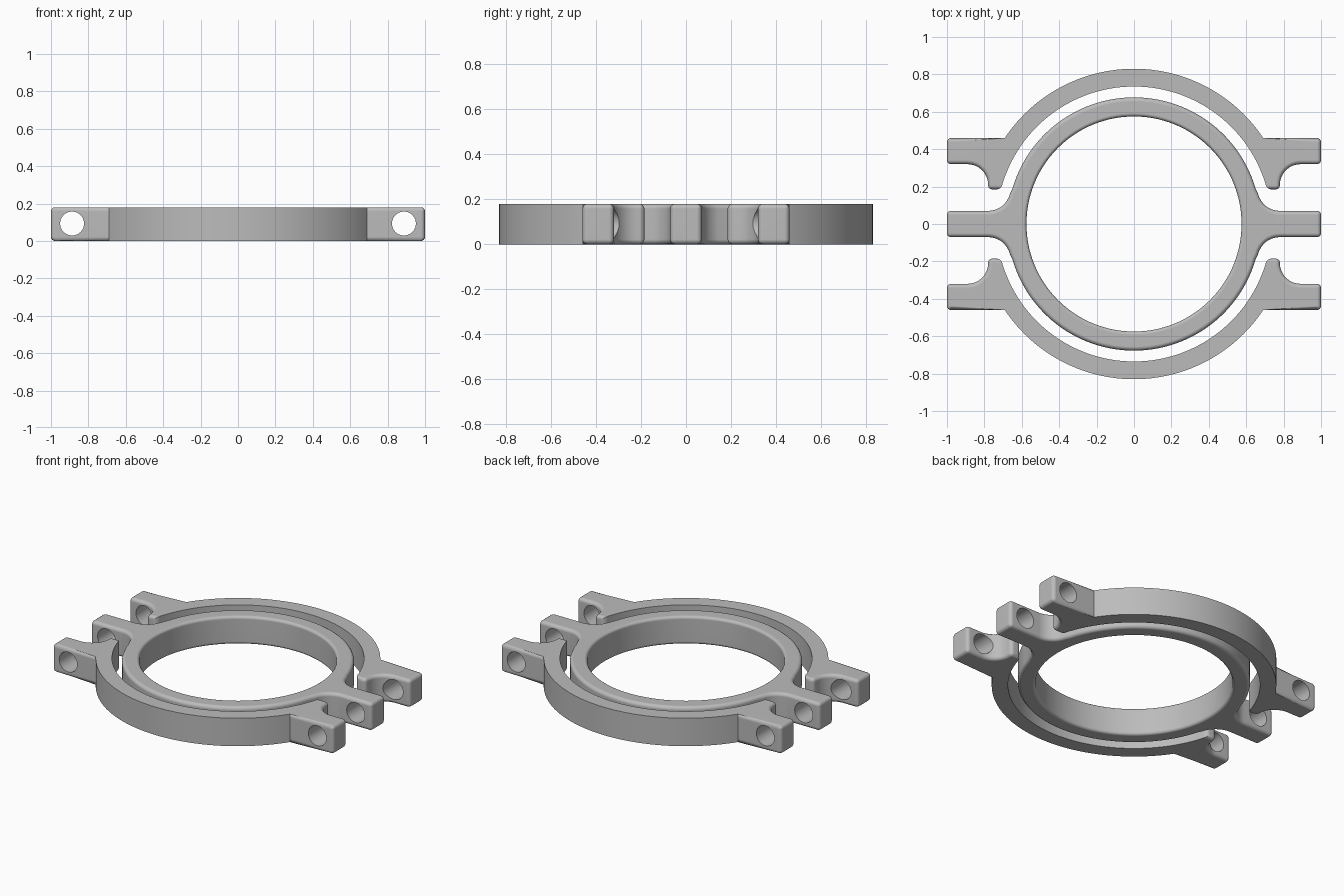
import bpy, bmesh
from math import asin, atan2, cos, sin, pi, radians, hypot

cube = bpy.data.objects.get("Cube")
if cube:
    bpy.data.objects.remove(cube, do_unlink=True)

H = 0.18                      # thickness of all parts
ROUND = 0.022                 # edge rounding
HOLE_X, HOLE_Z, HOLE_R = 0.887, 0.093, 0.064
CLAMP_OUT, CLAMP_IN = 0.83, 0.735
RING_OUT, RING_IN = 0.677, 0.575

grey = bpy.data.materials.new("satin_grey")
grey.use_nodes = True
grey.diffuse_color = (0.5, 0.5, 0.5, 1)
grey.node_tree.nodes["Principled BSDF"].inputs["Base Color"].default_value = (0.5, 0.5, 0.5, 1)


def arc(cx, cy, r, a0, a1, n):
    return [(cx + r * cos(a0 + (a1 - a0) * i / n), cy + r * sin(a0 + (a1 - a0) * i / n))
            for i in range(n + 1)]


def mirrored(points, sx, sy):
    return [(x * sx, y * sy) for x, y in reversed(points)]


def make_object(name, bm):
    bmesh.ops.recalc_face_normals(bm, faces=bm.faces[:])
    mesh = bpy.data.meshes.new(name)
    bm.to_mesh(mesh)
    bm.free()
    obj = bpy.data.objects.new(name, mesh)
    bpy.context.collection.objects.link(obj)
    mesh.materials.append(grey)
    return obj


def plate(name, outline, sharp_radii=()):
    """Extrude an outline and round its edges, leaving arcs of the given radii sharp."""
    bm = bmesh.new()
    face = bm.faces.new([bm.verts.new((x, y, 0)) for x, y in outline])
    new = bmesh.ops.extrude_face_region(bm, geom=[face])["geom"]
    bmesh.ops.translate(bm, vec=(0, 0, H),
                        verts=[v for v in new if isinstance(v, bmesh.types.BMVert)])
    bmesh.ops.recalc_face_normals(bm, faces=bm.faces[:])

    def on_arc(v):
        return any(abs(hypot(v.co.x, v.co.y) - r) < 0.001 for r in sharp_radii)

    chosen = []
    for e in bm.edges:
        a, b = e.verts
        upright = abs(a.co.z - b.co.z) > 0.01
        if e.calc_face_angle_signed() > radians(40):
            if upright or not (on_arc(a) and on_arc(b)):
                chosen.append(e)
    bmesh.ops.bevel(bm, geom=chosen, offset=ROUND, offset_type='OFFSET', segments=4,
                    profile=0.5, affect='EDGES', clamp_overlap=False)
    return make_object(name, bm)


def lathe(name, profile, steps):
    """Closed solid of revolution around z."""
    bm = bmesh.new()
    rings = [[bm.verts.new((r * cos(2 * pi * i / steps), r * sin(2 * pi * i / steps), z))
              for i in range(steps)] for r, z in profile]
    for lo, hi in zip(rings, rings[1:]):
        for i in range(steps):
            j = (i + 1) % steps
            bm.faces.new((lo[i], lo[j], hi[j], hi[i]))
    bm.faces.new(rings[0])
    bm.faces.new(rings[-1])
    return make_object(name, bm)


def cut(obj, cutter):
    mod = obj.modifiers.new("cut", 'BOOLEAN')
    mod.operation, mod.solver, mod.object = 'DIFFERENCE', 'EXACT', cutter
    bpy.context.view_layer.objects.active = obj
    bpy.ops.object.modifier_apply(modifier=mod.name)


def finish(obj):
    bpy.ops.object.select_all(action='DESELECT')
    obj.select_set(True)
    bpy.context.view_layer.objects.active = obj
    bpy.ops.object.shade_smooth_by_angle(angle=radians(32))
    mod = obj.modifiers.new("even_shading", 'WEIGHTED_NORMAL')
    mod.keep_sharp = True


# Inner ring with a straight arm on each side, blended by fillets
fx, fy, fr = 0.78, 0.19, 0.12
blend = atan2(fy, fx)
quarter = [(1, 0.07)] + arc(fx, fy, fr, 1.5 * pi, pi + blend, 8)
quarter += arc(0, 0, RING_OUT, blend, pi / 2, 28)[1:]
half = quarter + mirrored(quarter, -1, 1)[1:]
inner_ring = plate("inner_ring", half + [(-x, -y) for x, y in half])

# Two half clamps with bolt tabs and short inner tips
side = arc(0, 0, CLAMP_OUT, pi / 2, asin(0.46 / CLAMP_OUT), 24)
side += [(1, 0.46), (1, 0.32)]
side += arc(0.89, 0.21, 0.11, pi / 2, pi, 8)
side += [(0.78, 0.185)]
side += arc(0, 0, CLAMP_IN, asin(0.185 / CLAMP_IN), pi / 2, 30)
clamp = side + mirrored(side, -1, 1)[1:-1]
arcs = (CLAMP_OUT, CLAMP_IN)
back_clamp = plate("back_clamp", clamp, arcs)
front_clamp = plate("front_clamp", mirrored(clamp, 1, -1), arcs)

# Bore of the ring, flared at both ends for a rounded rim
flare = 0.018
top_rim = [(RING_IN + flare - flare * cos(a), H - flare + flare * sin(a))
           for a in (0, pi / 8, pi / 4, 3 * pi / 8, pi / 2)]
rim = top_rim + [(RING_IN + flare, H + 0.05)]
bore = lathe("bore_cutter", [(r, H - z) for r, z in reversed(rim)] + rim, 112)
cut(inner_ring, bore)
cutters = [bore]

# Bolt holes running front to back through all tabs
for sx in (-1, 1):
    bolt = lathe("bolt_cutter", [(HOLE_R, -1), (HOLE_R, 1)], 40)
    bolt.rotation_euler.x = pi / 2
    bolt.location = (sx * HOLE_X, 0, HOLE_Z)
    cutters.append(bolt)
    bpy.context.view_layer.update()
    for obj in (inner_ring, back_clamp, front_clamp):
        cut(obj, bolt)

for c in cutters:
    bpy.data.objects.remove(c, do_unlink=True)
for obj in (inner_ring, back_clamp, front_clamp):
    finish(obj)
